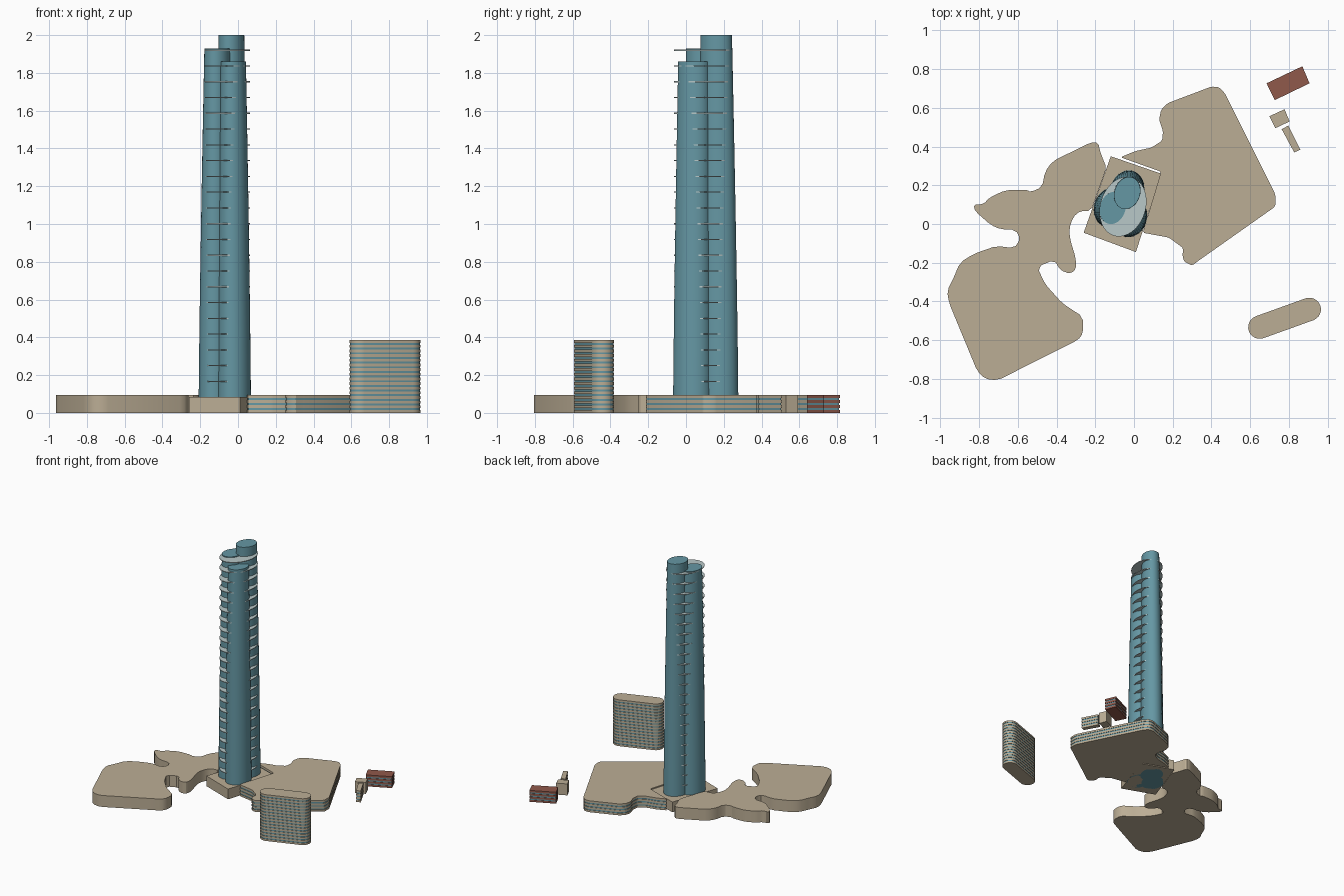
import bpy, bmesh
from math import cos, sin, pi, radians
from mathutils import Vector

if "Cube" in bpy.data.objects:
    bpy.data.objects.remove(bpy.data.objects["Cube"])


def material(name, rgb):
    m = bpy.data.materials.new(name)
    m.diffuse_color = (*rgb, 1)
    m.use_nodes = True
    m.node_tree.nodes["Principled BSDF"].inputs["Base Color"].default_value = m.diffuse_color
    return m


TAN = material("tan_stone", (0.50, 0.42, 0.30))
GLASS = material("teal_glass", (0.13, 0.31, 0.37))
PALE = material("pale_plate", (0.48, 0.58, 0.58))
RED = material("red_brick", (0.28, 0.10, 0.07))


def finish(name, bm, mat, smooth=True):
    bmesh.ops.recalc_face_normals(bm, faces=bm.faces[:])
    me = bpy.data.meshes.new(name)
    bm.to_mesh(me)
    bm.free()
    ob = bpy.data.objects.new(name, me)
    bpy.context.collection.objects.link(ob)
    me.materials.append(mat)
    if smooth:
        bpy.ops.object.select_all(action='DESELECT')
        ob.select_set(True)
        bpy.context.view_layer.objects.active = ob
        bpy.ops.object.shade_smooth_by_angle(angle=radians(30))
    return ob


def loft(bm, rings):
    """Join matching rings of 3D points into a closed solid."""
    vs = [[bm.verts.new(p) for p in r] for r in rings]
    n = len(vs[0])
    for a, b in zip(vs, vs[1:]):
        for i in range(n):
            j = (i + 1) % n
            bm.faces.new((a[i], a[j], b[j], b[i]))
    bm.faces.new(vs[0][::-1])
    bm.faces.new(vs[-1])


def prism(bm, pts, z0, z1):
    loft(bm, [[(x, y, z) for x, y in pts] for z in (z0, z1)])


def rounded(pts, limit=0.02):
    """Cut every corner by a short distance, so coarse outlines read as curves."""
    out = []
    for i, p in enumerate(pts):
        p = Vector(p)
        for q in (Vector(pts[i - 1]), Vector(pts[(i + 1) % len(pts)])):
            d = q - p
            out.append(p + d.normalized() * min(limit, d.length * 0.25))
    return out


def inset(pts, d):
    """Offset an outline inwards."""
    pts = [Vector(p) for p in pts]
    area = sum(a.x * b.y - b.x * a.y for a, b in zip(pts, pts[1:] + pts[:1]))
    s = 1 if area > 0 else -1
    out = []
    for i, p in enumerate(pts):
        e1 = (p - pts[i - 1]).normalized()
        e2 = (pts[(i + 1) % len(pts)] - p).normalized()
        n1, n2 = Vector((-e1.y, e1.x)), Vector((-e2.y, e2.x))
        out.append(p + (n1 + n2) * (s * d / max(0.3, 1 + n1.dot(n2))))
    return out


def ellipse(cx, cy, rx, ry, tilt, z, n=48):
    c, s = cos(tilt), sin(tilt)
    ring = []
    for i in range(n):
        u, v = rx * cos(2 * pi * i / n), ry * sin(2 * pi * i / n)
        ring.append((cx + u * c - v * s, cy + u * s + v * c, z))
    return ring


def block(name, pts, height, mat=TAN):
    bm = bmesh.new()
    prism(bm, pts, 0, height)
    finish(name, bm, mat)


def banded(name, pts, height, floors, mat=TAN):
    """Stacked solid bands with recessed glass strips between them."""
    pitch = height / (floors - 0.4)
    bm = bmesh.new()
    for i in range(floors):
        prism(bm, pts, i * pitch, i * pitch + 0.6 * pitch)
    finish(name + "_bands", bm, mat)
    bm = bmesh.new()
    prism(bm, inset(pts, 0.003), 0.004, height - 0.004)
    finish(name + "_glass", bm, GLASS)


# Tower: three tapering elliptical tubes of different heights
TILT = radians(-18)
TUBES = {  # base centre, top centre, height
    "tower_tube_back": ((-0.035, 0.175), (-0.035, 0.160), 2.0),
    "tower_tube_left": ((-0.120, 0.085), (-0.110, 0.083), 1.93),
    "tower_tube_front": ((-0.020, 0.034), (-0.026, 0.042), 1.86),
}
for name, (b, t, h) in TUBES.items():
    bm = bmesh.new()
    rings = []
    for i in range(13):
        f = i / 12
        k = f ** 1.3
        rings.append(ellipse(b[0] + (t[0] - b[0]) * k, b[1] + (t[1] - b[1]) * k,
                             0.087 - 0.021 * k, 0.104 - 0.019 * k, TILT, h * f))
    loft(bm, rings)
    finish(name, bm, GLASS)

# Thin floor plates bridging the tubes
bm = bmesh.new()
for i in range(22):
    z = 1.92 - 0.0835 * i
    loft(bm, [ellipse(-0.057, 0.09, 0.117, 0.158, TILT, zz) for zz in (z - 0.003, z + 0.003)])
finish("tower_floor_plates", bm, PALE)

# Square plinth under the tower
block("tower_plinth", [(-0.12, 0.35), (0.14, 0.26), (0.01, -0.145), (-0.26, -0.045)], 0.085)

# Right podium with glazed bands
banded("right_podium", rounded([
    (-0.07, 0.345), (0.005, 0.376), (0.09, 0.395), (0.145, 0.43), (0.15, 0.48),
    (0.13, 0.54), (0.14, 0.59), (0.175, 0.625), (0.40, 0.71), (0.44, 0.707),
    (0.47, 0.675), (0.73, 0.155), (0.73, 0.09), (0.34, -0.185), (0.30, -0.215),
    (0.26, -0.195), (0.25, -0.165), (0.255, -0.125), (0.18, -0.07), (0.045, -0.045),
    (0.14, 0.27)], 0.008), 0.095, 4)

# Left podium, one free-form plain block
block("left_podium", rounded([
    (-0.185, 0.42), (-0.22, 0.423), (-0.42, 0.325), (-0.46, 0.27), (-0.475, 0.19),
    (-0.535, 0.165), (-0.555, 0.177), (-0.665, 0.175), (-0.75, 0.135), (-0.775, 0.103),
    (-0.83, 0.10), (-0.82, 0.065), (-0.74, -0.005), (-0.69, -0.027), (-0.61, -0.03),
    (-0.588, -0.08), (-0.62, -0.125), (-0.71, -0.113), (-0.83, -0.155), (-0.90, -0.20),
    (-0.935, -0.285), (-0.966, -0.345), (-0.955, -0.41), (-0.81, -0.76), (-0.77, -0.80),
    (-0.705, -0.808), (-0.29, -0.60), (-0.263, -0.565), (-0.263, -0.48), (-0.37, -0.41),
    (-0.46, -0.31), (-0.50, -0.222), (-0.412, -0.185), (-0.38, -0.24), (-0.33, -0.257),
    (-0.30, -0.235), (-0.30, -0.18), (-0.33, -0.08), (-0.335, -0.025), (-0.315, 0.035),
    (-0.28, 0.067), (-0.222, 0.067), (-0.142, 0.29), (-0.16, 0.335), (-0.175, 0.375)]), 0.095)

# Round-ended mid-rise slab
A, B, R = Vector((0.65, -0.533)), Vector((0.906, -0.441)), 0.06
turn = (B - A).to_2d()
turn.normalize()
side = Vector((-turn.y, turn.x))
capsule = []
for centre, d in ((B, 1), (A, -1)):
    for i in range(13):
        a = -pi / 2 + pi * i / 12
        capsule.append(centre + d * R * (turn * cos(a) + side * sin(a)))
banded("midrise_slab", capsule, 0.385, 16)

# Small outbuildings
banded("red_building", [(0.685, 0.727), (0.87, 0.815), (0.907, 0.727), (0.727, 0.64)], 0.095, 4, RED)
block("small_square_building", [(0.70, 0.557), (0.778, 0.593), (0.804, 0.53), (0.73, 0.495)], 0.095)
banded("small_narrow_building", [(0.763, 0.49), (0.797, 0.508), (0.86, 0.384), (0.828, 0.37)], 0.095, 4)
